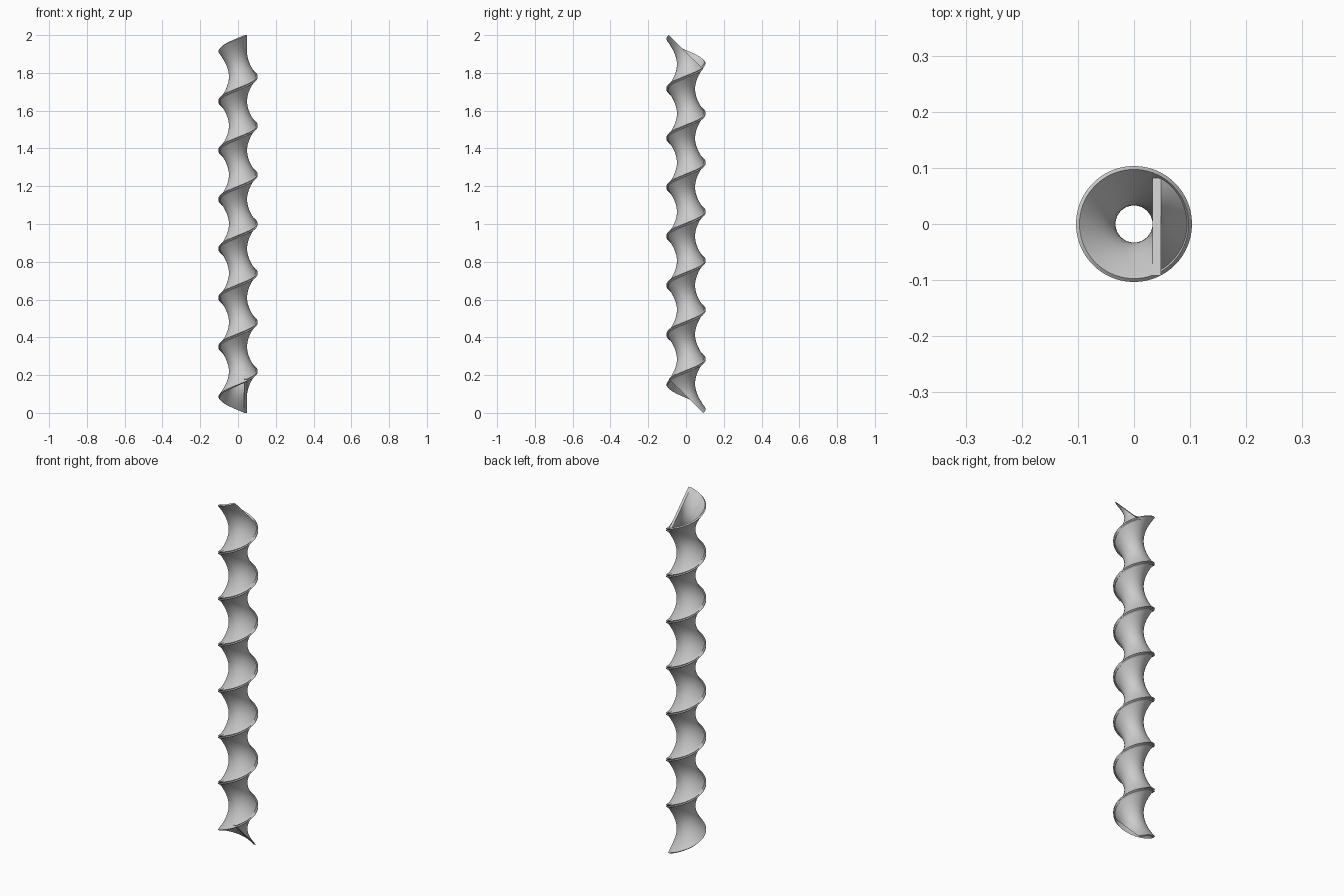
import bpy, bmesh, math
from mathutils import Vector, Matrix

if "Cube" in bpy.data.objects:
    bpy.data.objects.remove(bpy.data.objects["Cube"])

TURNS, STEPS, PITCH = 7, 72, 0.26        # helix
INNER, OUTER = 0.033, 0.048              # strip faces, distance from the axis
HALF, HEIGHT, CUTS = 0.0915, 0.18, 14    # tilted strip

steel = bpy.data.materials.new("grey_steel")
steel.use_nodes = True
colour = (0.6, 0.6, 0.6, 1)
steel.diffuse_color = colour
steel.node_tree.nodes["Principled BSDF"].inputs["Base Color"].default_value = colour


def strip_point(x, t):
    """Point on the straight strip, tangent to the bore and leaning across the axis."""
    return Vector((x, HALF * (1 - 2 * t), HEIGHT * t))


# Closed rectangular section of the strip
section = [strip_point(OUTER, i / CUTS) for i in range(CUTS + 1)]
section += [strip_point(INNER, i / CUTS) for i in reversed(range(CUTS + 1))]

# Sweep the section up the helix
bm = bmesh.new()
rings = []
for s in range(TURNS * STEPS + 1):
    turn = Matrix.Rotation(math.tau * s / STEPS, 3, 'Z')
    rise = Vector((0, 0, PITCH * s / STEPS))
    rings.append([bm.verts.new(turn @ p + rise) for p in section])
n = len(section)
for low, high in zip(rings, rings[1:]):
    for i in range(n):
        j = (i + 1) % n
        bm.faces.new((low[i], low[j], high[j], high[i]))

# Flat ends
bm.faces.new(rings[0])
bm.faces.new(rings[-1])
bmesh.ops.recalc_face_normals(bm, faces=bm.faces)

mesh = bpy.data.meshes.new("auger_screw")
bm.to_mesh(mesh)
bm.free()
mesh.materials.append(steel)
auger = bpy.data.objects.new("auger_screw", mesh)
bpy.context.collection.objects.link(auger)

# Smooth flights with crisp crests
bpy.ops.object.select_all(action='DESELECT')
auger.select_set(True)
bpy.context.view_layer.objects.active = auger
bpy.ops.object.shade_smooth_by_angle(angle=math.radians(30))
